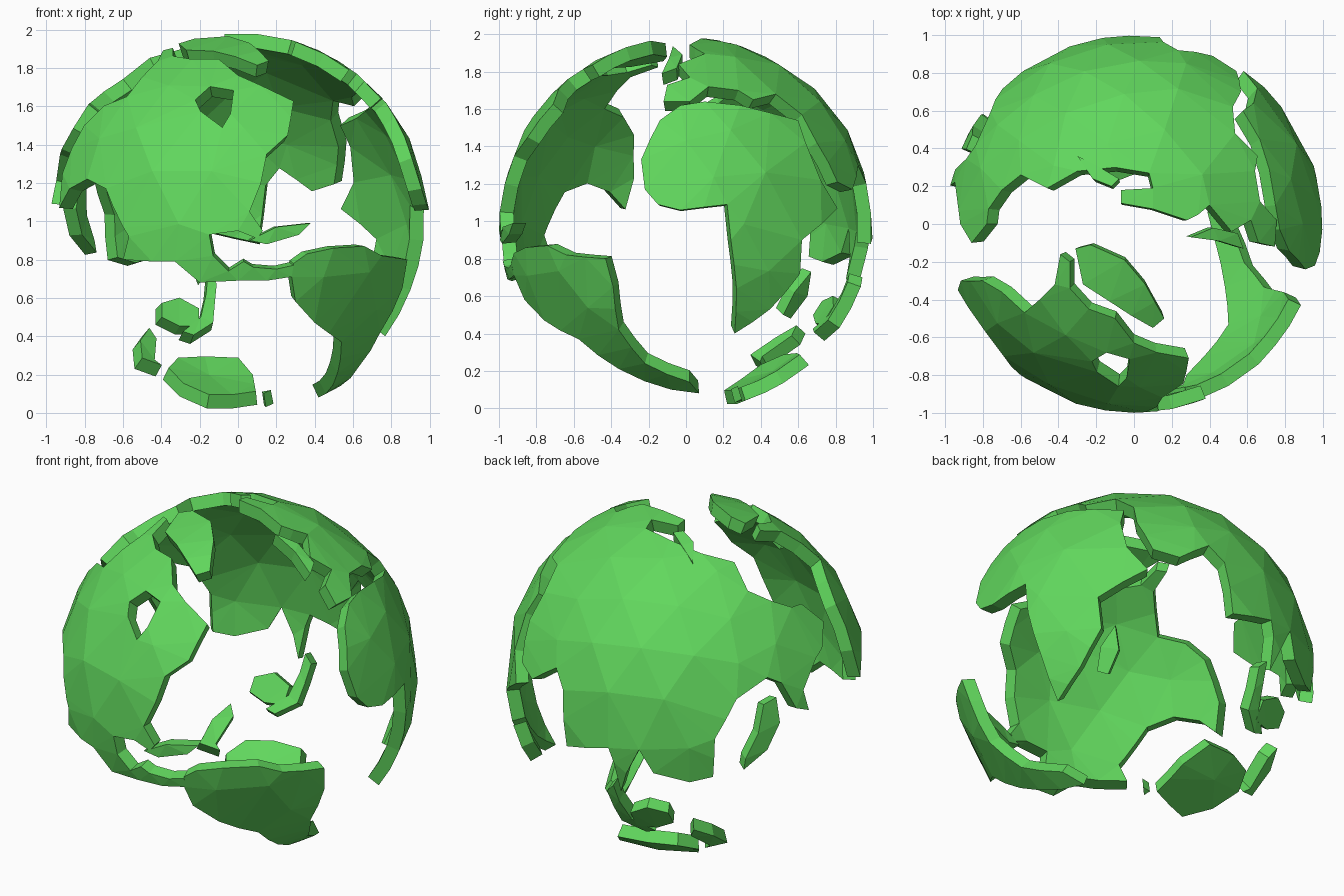
import bpy, bmesh, math
from mathutils import Vector, geometry

if "Cube" in bpy.data.objects:
    bpy.data.objects.remove(bpy.data.objects["Cube"])

R, THICK, CZ = 1.0, 0.075, 0.985
green = bpy.data.materials.new("land_green")
green.diffuse_color = (0.12, 0.68, 0.11, 1)
green.use_nodes = True
green.node_tree.nodes["Principled BSDF"].inputs["Base Color"].default_value = green.diffuse_color


# Viewing frames: each turns a flat (u, v) reading into a point on the sphere
def frame(azimuth, elev, far=False):
    a, e = math.radians(azimuth), math.radians(elev)
    h = Vector((math.sin(a), -math.cos(a), 0))
    right = Vector((math.cos(a), math.sin(a), 0))
    toward = h * math.cos(e) + Vector((0, 0, math.sin(e)))
    return right, toward.cross(right), toward * (-1 if far else 1)


VIEWS = {
    "F": frame(0, 0), "f": frame(0, 0, True),        # front, near and far half
    "R": frame(90, 0), "r": frame(90, 0, True),      # right, near and far half
    "T": frame(0, 90), "A": frame(35, 25),           # top, front right above
    "B": frame(215, 25), "U": frame(145, -25),       # back left above, back right below
}


def on_sphere(view, pts):
    r, u, t = VIEWS[view]
    out = []
    for a, b in pts:
        if view in "FfRr":
            b -= CZ
        d2 = 1 - a * a - b * b
        out.append((r * a + u * b + t * math.sqrt(max(d2, 0))).normalized())
    return out


def outline(*segments):
    return [p for view, pts in segments for p in on_sphere(view, pts)]


def refine(loop, step=0.22):
    out = []
    for i, p in enumerate(loop):
        q = loop[(i + 1) % len(loop)]
        n = max(1, math.ceil((q - p).length / step))
        out += [p.lerp(q, k / n).normalized() for k in range(n)]
    return out


def inside(pt, poly):
    hit = False
    for i, a in enumerate(poly):
        b = poly[i - 1]
        if (a.y > pt.y) != (b.y > pt.y) and pt.x < (b.x - a.x) * (pt.y - a.y) / (b.y - a.y) + a.x:
            hit = not hit
    return hit


# Faceted sphere points used as the inner vertices of each land mass
tmp = bmesh.new()
bmesh.ops.create_icosphere(tmp, subdivisions=3, radius=1)
SPHERE = [v.co.normalized() for v in tmp.verts]
tmp.free()


def land(name, *loops):
    loops = [refine(l) for l in loops]
    mid = sum(loops[0], Vector()).normalized()
    ax = mid.orthogonal().normalized()
    ay = mid.cross(ax)

    def flat(p):                                  # equidistant map around mid
        ang = mid.angle(p)
        s = ang / max(math.sin(ang), 1e-6)
        return Vector((p.dot(ax) * s, p.dot(ay) * s))

    def lift(q):
        ang = q.length
        if ang < 1e-7:
            return mid.copy()
        d = (ax * q.x + ay * q.y) / ang
        return mid * math.cos(ang) + d * math.sin(ang)

    polys = [[flat(p) for p in l] for l in loops]

    def is_land(q):
        return inside(q, polys[0]) and not any(inside(q, h) for h in polys[1:])

    coast = [p for l in loops for p in l]
    pts, edges = [], []
    for poly in polys:
        s = len(pts)
        pts += poly
        edges += [(s + i, s + (i + 1) % len(poly)) for i in range(len(poly))]
    pts += [flat(p) for p in SPHERE if p.dot(mid) > -0.5 and is_land(flat(p))
            and min((p - c).length for c in coast) > 0.11]
    vs, _, fs = geometry.delaunay_2d_cdt(pts, edges, [], 0, 1e-5)[:3]

    bm = bmesh.new()
    bv = [bm.verts.new(lift(q) * R) for q in vs]
    for f in fs:
        if is_land(sum((vs[i] for i in f), Vector((0, 0))) / len(f)):
            bm.faces.new([bv[i] for i in f])
    bmesh.ops.delete(bm, geom=[v for v in bm.verts if not v.link_faces], context='VERTS')
    for f in bm.faces:
        f.normal_update()
        if f.normal.dot(f.calc_center_median()) < 0:
            f.normal_flip()
    # close the plate with an inner skin and a rim
    outer = list(bm.faces)
    rim = [e for e in bm.edges if e.is_boundary]
    inner = {v: bm.verts.new(v.co * (1 - THICK)) for v in list(bm.verts)}
    for f in outer:
        bm.faces.new([inner[v] for v in reversed(f.verts)])
    for e in rim:
        a, b = e.verts
        bm.faces.new((a, b, inner[b], inner[a]))
    bmesh.ops.recalc_face_normals(bm, faces=bm.faces)
    me = bpy.data.meshes.new(name)
    bm.to_mesh(me)
    bm.free()
    me.materials.append(green)
    ob = bpy.data.objects.new(name, me)
    ob.location.z = CZ
    bpy.context.collection.objects.link(ob)


# North landmass with its inland bay
north = outline(
    ("F", [(.28, .71), (.15, .69), (0, .69), (-.2, .68), (-.33, .79), (-.45, .79), (-.6, .8), (-.57, .92)]),
    ("r", [(-.8, .97), (-.7, 1.17), (-.57, 1.22), (-.44, 1.17), (-.35, 1.07), (-.3, 1.25), (-.3, 1.5)]),
    ("T", [(-.7, -.36), (-.58, -.47), (-.5, -.4), (-.42, -.32), (-.39, -.16), (-.34, -.2), (-.34, -.34),
           (-.24, -.45), (-.1, -.5), (0, -.63), (.12, -.68), (.29, -.71)]),
    ("F", [(.26, 1.45), (.15, 1.35), (.12, 1.2), (.06, 1.05), (.13, .95), (.1, .91), (0, .95), (-.15, .93),
           (-.13, .82), (-.05, .74), (.03, .79), (.08, .76), (.2, .75), (.29, .77)]))
bay = outline(("A", [(-.6, .39), (-.51, .45), (-.43, .39), (-.5, .25), (-.56, .18), (-.61, .31)]))
land("north_continent", north, bay)

# South landmass
land("south_continent", outline(
    ("F", [(.28, .71), (.29, .78), (.36, .83), (.5, .86), (.66, .87), (.75, .82)]),
    ("R", [(-.43, .8), (-.39, .65), (-.36, .42), (-.22, .24), (.02, .14), (.07, .08), (-.08, .1)]),
    ("F", [(.52, .21), (.54, .37), (.4, .47), (.3, .58)])))

# Great southern landmass on the right
land("west_coast_continent", outline(("R", [
    (-.24, 1.33), (-.22, 1.17), (-.15, 1.09), (-.03, 1.06), (.22, 1.09), (.24, .9), (.27, .64), (.26, .4),
    (.45, .53), (.61, .72), (.62, .9), (.81, 1.07), (.72, 1.22), (.64, 1.42), (.6, 1.54), (.45, 1.58),
    (.29, 1.62), (.1, 1.64), (-.03, 1.62), (-.14, 1.54)])))

# Largest landmass, wrapping the back and the top
land("great_continent", outline(
    ("R", [(-.12, 1.64), (-.1, 1.73), (.02, 1.77), (-.04, 1.84)]),
    ("T", [(.4, .1), (.34, .05), (.28, .02), (.1, .08), (-.07, .11), (-.07, .18), (.1, .19), (.08, .27),
           (-.1, .3), (-.3, .28), (-.46, .19), (-.6, .26), (-.7, .18), (-.77, .08), (-.78, .0), (-.86, -.1), (-.92, 0)]),
    ("B", [(.72, .08), (.65, -.1), (.68, -.21), (.61, -.2), (.53, -.06), (.45, -.03), (.28, -.15), (.16, -.37),
           (.15, -.58), (.02, -.61), (-.18, -.56), (-.26, -.43), (-.33, -.56), (-.36, -.66), (-.4, -.5), (-.43, -.42),
           (-.55, -.42), (-.66, -.41), (-.68, -.1)]),
    ("R", [(.92, 1.3), (.89, 1.17), (.81, 1.21), (.7, 1.42), (.62, 1.57), (.48, 1.68), (.36, 1.65), (.28, 1.7),
           (.12, 1.72), (.02, 1.64)])))

# Large islands
land("south_island_continent", outline(("U", [
    (.1, -.72), (.23, -.57), (.375, -.455), (.52, -.5), (.6, -.57), (.57, -.68), (.43, -.78), (.26, -.835)])))
land("polar_island", outline(("T", [
    (-.31, -.13), (-.23, -.11), (-.05, -.19), (.06, -.32), (.16, -.5), (.1, -.55), (-.13, -.41), (-.27, -.32)])))

# Small islands
ISLANDS = {
    "gulf_island": ("F", [(.06, .9), (.2, .97), (.38, .99), (.32, .93), (.15, .88)]),
    "east_cape_island": ("R", [(.52, .5), (.58, .62), (.67, .73), (.65, .6), (.56, .48)]),
    "northwest_island": ("T", [(.3, -.07), (.42, -.02), (.55, -.05), (.58, -.13), (.45, -.09)]),
    "arctic_island": ("T", [(-.3, .36), (-.18, .3), (-.08, .24), (-.12, .2), (-.22, .24)]),
    "eastern_island_arc": ("B", [(.5, -.14), (.52, -.28), (.45, -.43), (.32, -.54), (.33, -.48), (.4, -.34), (.43, -.18)]),
    "peninsula_island": ("f", [(-.17, .7), (-.12, .65), (-.14, .43), (-.25, .36), (-.31, .38), (-.21, .46), (-.18, .59)]),
    "round_island": ("f", [(-.43, .54), (-.33, .57), (-.22, .51), (-.22, .41), (-.33, .41), (-.43, .46)]),
    "long_island": ("f", [(-.5, .4), (-.46, .34), (-.47, .22), (-.43, .19), (-.54, .23), (-.55, .33)]),
    "far_south_island": ("U", [(.02, -.7), (.06, -.72), (.03, -.74)]),
}
for name, seg in ISLANDS.items():
    land(name, outline(seg))
